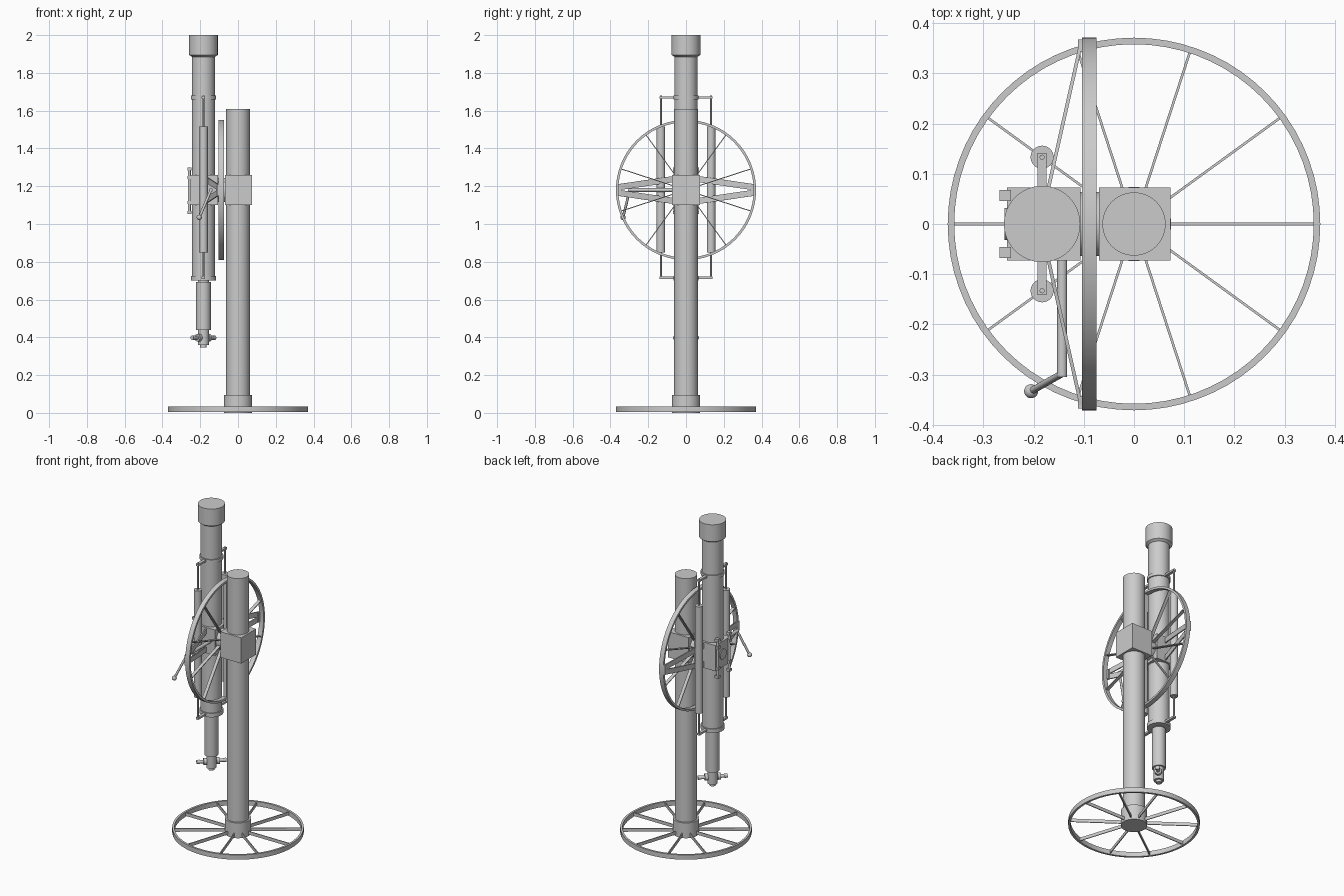
import bpy, bmesh, math
from mathutils import Vector, Matrix

if "Cube" in bpy.data.objects:
    bpy.data.objects.remove(bpy.data.objects["Cube"])

grey = bpy.data.materials.new("plain_grey")
grey.diffuse_color = (0.6, 0.6, 0.6, 1)
grey.use_nodes = True
grey.node_tree.nodes["Principled BSDF"].inputs["Base Color"].default_value = grey.diffuse_color


def finish(bm, name, smooth=True):
    bmesh.ops.recalc_face_normals(bm, faces=bm.faces)
    me = bpy.data.meshes.new(name)
    bm.to_mesh(me)
    bm.free()
    ob = bpy.data.objects.new(name, me)
    bpy.context.collection.objects.link(ob)
    me.materials.append(grey)
    if smooth:
        bpy.ops.object.select_all(action='DESELECT')
        ob.select_set(True)
        bpy.context.view_layer.objects.active = ob
        bpy.ops.object.shade_smooth_by_angle(angle=math.radians(35))
    return ob


def add_box(bm, x, y, z, mat=Matrix()):
    c = Vector(((x[0] + x[1]) / 2, (y[0] + y[1]) / 2, (z[0] + z[1]) / 2))
    s = Matrix.Diagonal((x[1] - x[0], y[1] - y[0], z[1] - z[0], 1))
    bmesh.ops.create_cube(bm, size=1, matrix=mat @ Matrix.Translation(c) @ s)


def box(name, x, y, z):
    bm = bmesh.new()
    add_box(bm, x, y, z)
    return finish(bm, name, False)


def rod(name, a, b, r, seg=24):
    a, b = Vector(a), Vector(b)
    d = b - a
    m = Matrix.Translation((a + b) / 2) @ d.to_track_quat('Z', 'Y').to_matrix().to_4x4()
    bm = bmesh.new()
    bmesh.ops.create_cone(bm, cap_ends=True, segments=seg, radius1=r, radius2=r,
                          depth=d.length, matrix=m)
    return finish(bm, name)


def lathe(name, prof, x, y, seg=48):
    """Revolve (radius, z) points about a vertical axis."""
    bm = bmesh.new()
    vs = [bm.verts.new((r, 0, z)) for r, z in prof]
    es = [bm.edges.new(e) for e in zip(vs, vs[1:])]
    bmesh.ops.spin(bm, geom=vs + es, axis=(0, 0, 1), cent=(0, 0, 0),
                   angle=2 * math.pi, steps=seg)
    bmesh.ops.remove_doubles(bm, verts=bm.verts, dist=1e-5)
    bmesh.ops.translate(bm, verts=bm.verts, vec=(x, y, 0))
    return finish(bm, name)


def beam(name, a, b, w, h):
    """Rectangular strut from a to b, h tall."""
    a, b = Vector(a), Vector(b)
    d = b - a
    xa = d.normalized()
    ya = Vector((0, 0, 1)).cross(xa).normalized()
    m = Matrix((xa, ya, xa.cross(ya))).transposed().to_4x4()
    bm = bmesh.new()
    add_box(bm, (0, d.length), (-w / 2, w / 2), (-h / 2, h / 2), Matrix.Translation(a) @ m)
    return finish(bm, name, False)


def wheel(name, mat, offset):
    """Spoked wheel lying flat, then placed by a matrix."""
    h = 0.0145
    rim = lathe(name + "_rim", [(0.371, -h), (0.371, h), (0.358, h), (0.358, -h), (0.371, -h)],
                0, 0, 72)
    bm = bmesh.new()
    for i in range(10):
        add_box(bm, (0.03, 0.361), (-0.0025, 0.0025), (-0.010, 0.010),
                Matrix.Rotation(offset + i * math.pi / 5, 4, 'Z'))
    spokes = finish(bm, name + "_spokes", False)
    for o in (rim, spokes):
        o.data.transform(mat)


TX, CZ = -0.183, 1.18

# Pillar and base wheel
lathe("pillar", [(0, 0.03), (0.063, 0.03), (0.063, 1.61), (0, 1.61)], 0, 0)
lathe("base_collar", [(0, 0), (0.074, 0), (0.074, 0.095), (0, 0.095)], 0, 0)
wheel("base_wheel", Matrix.Translation((0, 0, 0.02)), 0)

# Pillar bearing, axle and vertical circle
box("bearing_block", (-0.07, 0.073), (-0.073, 0.073), (1.1, 1.26))
rod("axle", (-0.11, 0, CZ), (-0.065, 0, CZ), 0.064, 48)
wheel("circle_wheel", Matrix.Translation((-0.089, 0, CZ)) @ Matrix.Rotation(math.pi / 2, 4, 'Y'),
      math.pi / 5)

# Main tube with dew cap and clamp rings
lathe("main_tube", [(0, 0.70), (0.067, 0.70), (0.067, 0.725), (0.061, 0.725), (0.061, 1.66),
                    (0.067, 1.66), (0.067, 1.68), (0.061, 1.68), (0.061, 1.885),
                    (0.076, 1.895), (0.076, 2.0), (0, 2.0)], TX, 0)
# Eyepiece drawtube
lathe("eyepiece_tube", [(0, 0.71), (0.03, 0.71), (0.03, 0.692), (0.039, 0.692), (0.039, 0.44),
                        (0.029, 0.44), (0.029, 0.36), (0.017, 0.36), (0.017, 0.345),
                        (0, 0.345)], TX, 0)
# Diagonal focus shaft with knobs
D = Vector((0.707, 0.707, 0))
K = Vector((TX, 0, 0.398))
rod("focus_shaft", K - D * 0.085, K + D * 0.085, 0.010)
for s in (-1, 1):
    rod("focus_knob", K + D * s * 0.028, K + D * s * 0.046, 0.020)
    rod("focus_end", K + D * s * 0.068, K + D * s * 0.085, 0.012)

# Cradle around the tube
box("cradle", (-0.253, -0.107), (-0.073, 0.073), (1.1, 1.26))
rod("cradle_disc", (-0.25, 0, CZ), (-0.258, 0, CZ), 0.032, 32)

for s in (-1, 1):
    y = s * 0.133
    # Counterweights on slide rods
    rod("counterweight", (TX, y, 0.85), (TX, y, 1.515), 0.023, 32)
    rod("slide_rod", (TX, y, 0.71), (TX, y, 1.68), 0.005, 12)
    for z in (0.715, 1.67):
        box("rod_bracket", (TX - 0.009, TX + 0.009), tuple(sorted((s * 0.055, s * 0.141))),
            (z - 0.006, z + 0.006))
    # Tapered reading arms reaching the circle rim
    for t in (-1, 1):
        beam("reading_arm", (-0.172, s * 0.065, CZ + t * 0.058),
             (-0.106, s * 0.358, CZ + t * 0.015), 0.007, 0.032)
    box("reading_plate", (-0.112, -0.100), tuple(sorted((s * 0.343, s * 0.367))),
        (CZ - 0.03, CZ + 0.03))
    # Upright handles on the cradle face
    yh = s * 0.057
    rod("handle_bar", (-0.258, yh, 1.055), (-0.258, yh, 1.295), 0.008, 16)
    for z in (1.062, 1.115, 1.245, 1.290):
        box("handle_mount", (-0.268, -0.245), (yh - 0.011, yh + 0.011), (z - 0.008, z + 0.008))

# Clamp lever with ball end
rod("lever_shaft", (-0.143, -0.05, CZ), (-0.143, -0.305, CZ), 0.010)
ball = (-0.205, -0.333, 1.035)
rod("lever_arm", (-0.143, -0.298, CZ), ball, 0.007)
bm = bmesh.new()
bmesh.ops.create_uvsphere(bm, u_segments=20, v_segments=12, radius=0.014,
                          matrix=Matrix.Translation(ball))
finish(bm, "lever_ball")
